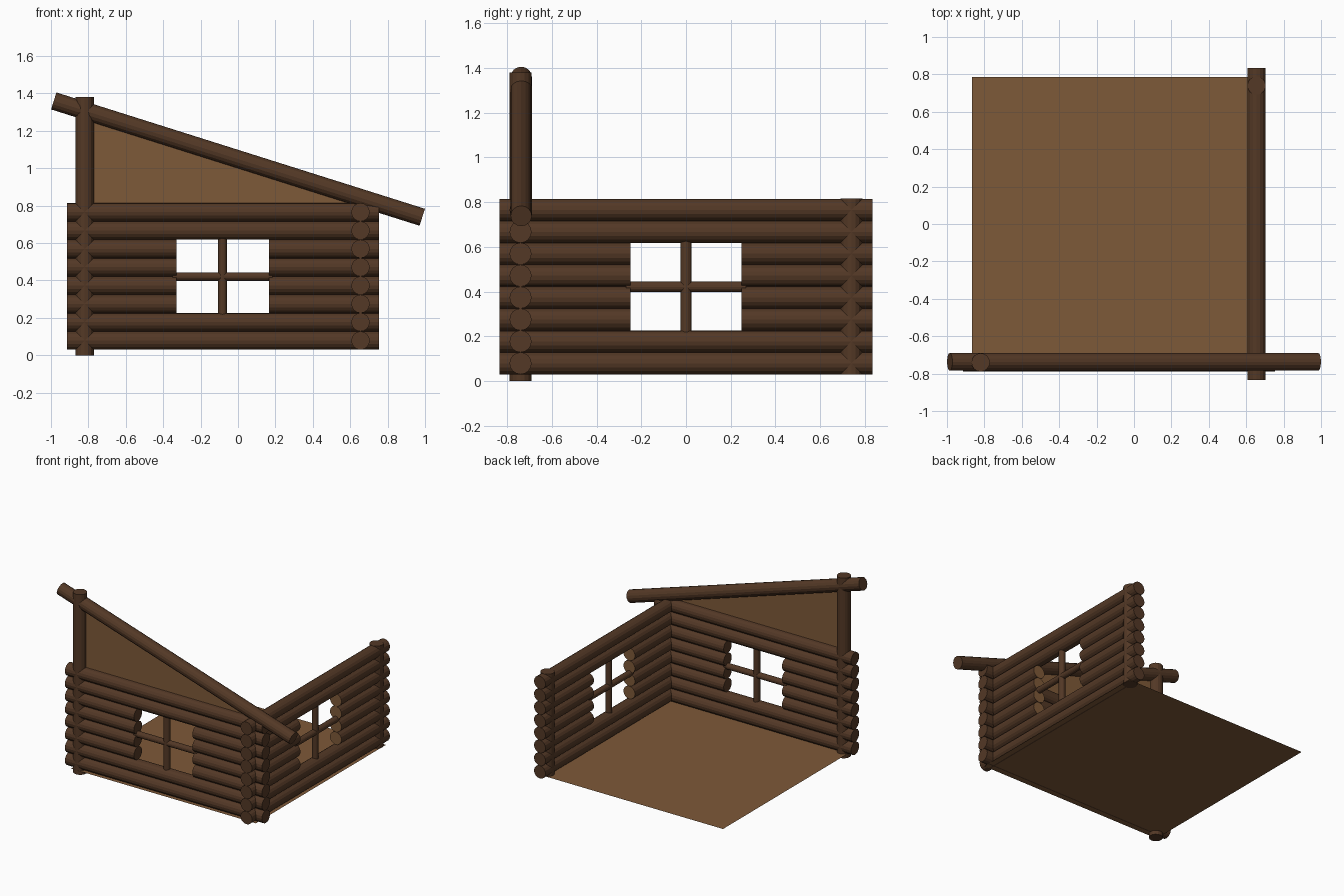
import bpy
from mathutils import Vector

if "Cube" in bpy.data.objects:
    bpy.data.objects.remove(bpy.data.objects["Cube"])


def material(name, rgb):
    m = bpy.data.materials.new(name)
    m.diffuse_color = (*rgb, 1)
    m.use_nodes = True
    m.node_tree.nodes["Principled BSDF"].inputs["Base Color"].default_value = m.diffuse_color
    return m


BARK = material("dark log brown", (0.087, 0.040, 0.019))
PLANK = material("light plank brown", (0.208, 0.100, 0.040))

R = 0.0492           # log radius
STEP = 0.098         # log spacing
Z0 = 0.079           # centre height of the lowest log
FRONT_Y, SIDE_X = -0.74, 0.655
WIN_LOW, WIN_HIGH = 0.222, 0.62


def pole(name, a, b, r=R, sides=16):
    """Round log between two points."""
    a, b = Vector(a), Vector(b)
    d = b - a
    bpy.ops.mesh.primitive_cylinder_add(vertices=sides, radius=r, depth=d.length,
                                        location=(a + b) / 2)
    o = bpy.context.object
    o.rotation_euler = d.to_track_quat('Z', 'Y').to_euler()
    o.name = name
    o.data.materials.append(BARK)
    o.data.materials.append(PLANK)
    return o


def sheet(name, points):
    """Flat single-face panel."""
    me = bpy.data.meshes.new(name)
    me.from_pydata(points, [], [tuple(range(len(points)))])
    me.materials.append(PLANK)
    o = bpy.data.objects.new(name, me)
    bpy.context.collection.objects.link(o)
    return o


def paint_cap(o, top):
    """Light cut face at one end of a log."""
    for f in o.data.polygons:
        if (f.normal.z if top else -f.normal.z) > 0.9:
            f.material_index = 1


def wall(name, at, start, end, win_a, win_b, light_cuts):
    """Eight stacked logs with a cross-barred window; at(t, z) gives a point."""
    for i in range(8):
        z = Z0 + i * STEP
        if 2 <= i <= 5:
            left = pole(name + "_log_left", at(start, z), at(win_a, z))
            right = pole(name + "_log_right", at(win_b, z), at(end, z))
            if light_cuts:
                paint_cap(left, True)
                paint_cap(right, False)
        else:
            pole(name + "_log", at(start, z), at(end, z))
    mid = (win_a + win_b) / 2
    zmid = (WIN_LOW + WIN_HIGH) / 2
    pole(name + "_window_upright", at(mid, WIN_LOW - 0.02), at(mid, WIN_HIGH + 0.02), 0.024)
    pole(name + "_window_crossbar", at(win_a - 0.02, zmid), at(win_b + 0.02, zmid), 0.023)


# Log walls
wall("front_wall", lambda t, z: (t, FRONT_Y, z), -0.915, 0.755, -0.33, 0.165, False)
wall("side_wall", lambda t, z: (SIDE_X, t, z), -0.835, 0.835, -0.248, 0.248, True)

# Corner posts
pole("front_post", (-0.82, FRONT_Y, 0), (-0.82, FRONT_Y, 1.38))
pole("back_post", (SIDE_X, 0.74, 0.03), (SIDE_X, 0.74, 0.815))

# Sloping roof beam
pole("roof_beam", (-0.985, FRONT_Y + 0.003, 1.36), (0.985, FRONT_Y + 0.003, 0.738), 0.0475)

# Gable panel under the beam, and the floor
sheet("gable_panel", [(-0.82, FRONT_Y, 0.77), (SIDE_X, FRONT_Y, 0.77),
                      (SIDE_X, FRONT_Y, 0.842), (-0.82, FRONT_Y, 1.308)])
sheet("floor", [(-0.865, -0.787, 0.031), (0.703, -0.787, 0.031),
                (0.703, 0.787, 0.031), (-0.865, 0.787, 0.031)])
